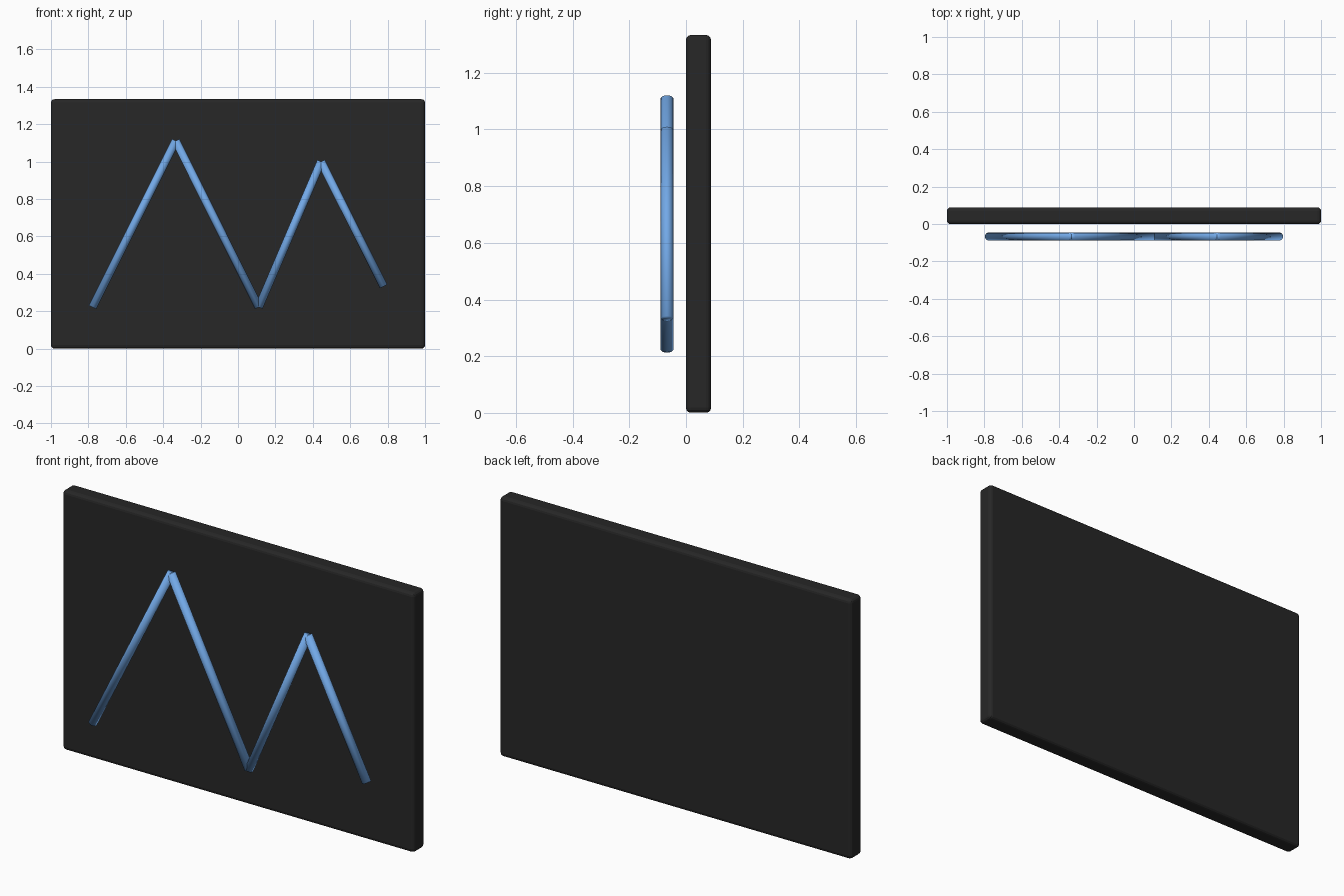
import bpy
from mathutils import Vector

cube = bpy.data.objects.get("Cube")
if cube:
    bpy.data.objects.remove(cube, do_unlink=True)


def material(name, colour):
    mat = bpy.data.materials.new(name)
    mat.use_nodes = True
    mat.diffuse_color = colour
    bsdf = mat.node_tree.nodes["Principled BSDF"]
    bsdf.inputs["Base Color"].default_value = colour
    return mat


charcoal = material("charcoal", (0.02, 0.02, 0.02, 1))
sky_blue = material("sky blue", (0.18, 0.42, 0.85, 1))

# Upright panel with softly rounded edges
bpy.ops.mesh.primitive_cube_add(size=1, location=(0, 0.044, 0.667))
panel = bpy.context.object
panel.name = "panel"
panel.scale = (2, 0.089, 1.333)
bpy.ops.object.transform_apply(location=False, rotation=False, scale=True)
bevel = panel.modifiers.new("rounded edges", "BEVEL")
bevel.width = 0.018
bevel.segments = 3
panel.data.materials.append(charcoal)


# Zigzag of straight rods floating in front of the panel
def rod(name, start, end, radius=0.0222):
    a, b = Vector(start), Vector(end)
    bpy.ops.mesh.primitive_cylinder_add(
        vertices=8, radius=radius, depth=(b - a).length, location=(a + b) / 2)
    obj = bpy.context.object
    obj.name = name
    obj.rotation_euler = (b - a).to_track_quat("Z", "Y").to_euler()
    bpy.ops.object.shade_smooth()
    obj.data.materials.append(sky_blue)


corners = [(-0.778, 0.222), (-0.333, 1.111), (0.111, 0.222),
           (0.444, 1.0), (0.778, 0.333)]
points = [(x, -0.067, z) for x, z in corners]
for i, (start, end) in enumerate(zip(points, points[1:])):
    rod(f"zigzag_rod_{i + 1}", start, end)
